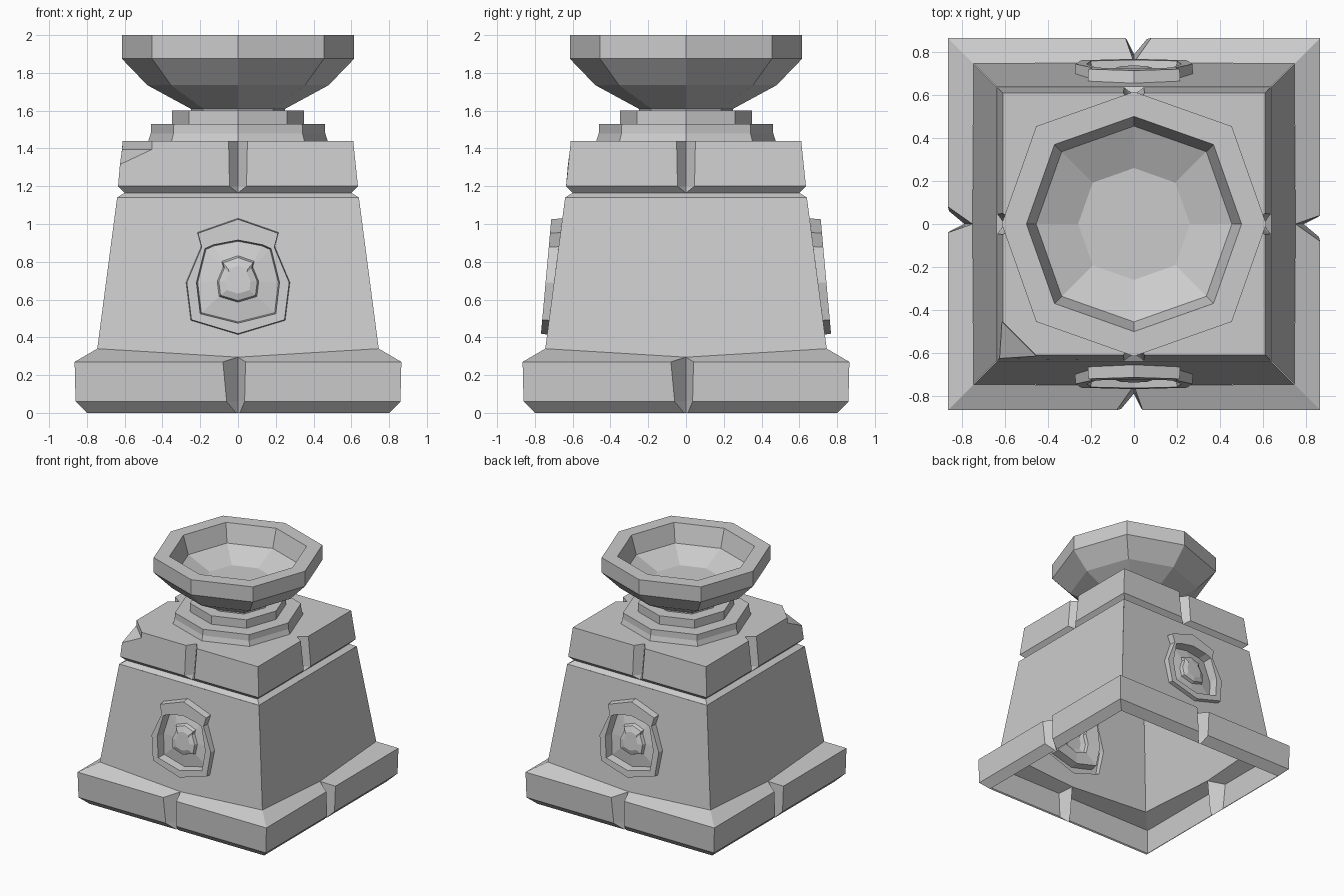
import bpy, bmesh, math

if "Cube" in bpy.data.objects:
    bpy.data.objects.remove(bpy.data.objects["Cube"])


def finish(bm, name):
    bmesh.ops.remove_doubles(bm, verts=bm.verts, dist=0.0005)
    bmesh.ops.recalc_face_normals(bm, faces=bm.faces)
    mesh = bpy.data.meshes.new(name)
    bm.to_mesh(mesh)
    bm.free()
    ob = bpy.data.objects.new(name, mesh)
    bpy.context.collection.objects.link(ob)
    return ob


def bridge(bm, a, b, skip=()):
    n = len(a)
    for j in range(n):
        if j not in skip:
            k = (j + 1) % n
            bm.faces.new((a[j], a[k], b[k], b[j]))


def notched_ring(bm, h, z, left, right, apex, apex_z=None):
    """Square ring with a V notch in the middle of every side.
    left = right = 0 closes the notch to one middle point."""
    az = z if apex_z is None else apex_z
    closed = left == right == 0
    side = [(-h, -h, z)]
    side += [(0, -apex, az)] * 3 if closed else [(left, -h, z), (0, -apex, az), (right, -h, z)]
    ring = []
    for k in range(4):
        c, s = round(math.cos(k * math.pi / 2)), round(math.sin(k * math.pi / 2))
        ring += [bm.verts.new((x * c - y * s, x * s + y * c, zz)) for x, y, zz in side]
    return ring


def octagon_lathe(name, profile, cap_end=False):
    bm = bmesh.new()
    rings = []
    for r, z in profile:
        ring = []
        for i in range(8):
            a = i * math.pi / 4
            rr = r * (1.045 if i % 2 else 1.0)
            ring.append(bm.verts.new((rr * math.cos(a), rr * math.sin(a), z)))
        rings.append(ring)
    for a, b in zip(rings, rings[1:]):
        bridge(bm, a, b)
    if cap_end:
        bm.faces.new(rings[-1])
    return finish(bm, name)


# Plinth: open underneath, notched on each side
bm = bmesh.new()
rings = [notched_ring(bm, *p) for p in (
    (0.80, 0.0, -0.01, 0.01, 0.79),
    (0.86, 0.06, -0.06, 0.035, 0.775),
    (0.865, 0.27, -0.08, 0.04, 0.751, 0.295),
    (0.745, 0.34, 0, 0, 0.751, 0.295))]
for a, b in zip(rings, rings[1:]):
    bridge(bm, a, b)
bmesh.ops.dissolve_degenerate(bm, dist=0.0005, edges=bm.edges)
finish(bm, "plinth")


# Tapered walls
def wall_y(z):
    return 0.745 - 0.131 * (z - 0.34)


def rim_y(z):
    return 0.765 - 0.09 * (z - 0.45)


def wall_frame(bm):
    pts = [(0, 0.295), (0.745, 0.34), (0.64, 1.14), (0, 1.14), (-0.64, 1.14), (-0.745, 0.34)]
    return [bm.verts.new((x, -wall_y(z), z)) for x, z in pts]


for name, turn in (("right_wall", 1), ("left_wall", 3)):
    bm = bmesh.new()
    bm.faces.new(wall_frame(bm))
    finish(bm, name).rotation_euler.z = turn * math.pi / 2

# Walls with a framed medallion
OUTER = [(0, 1.03), (0.215, 0.955), (0.195, 0.88), (0.275, 0.69), (0.25, 0.49), (0, 0.415)]
INNER = [(0, 0.915), (0.13, 0.89), (0.175, 0.87), (0.22, 0.69), (0.2, 0.525), (0, 0.475)]


def outline(bm, half, scale, depth):
    pts = half + [(-x, z) for x, z in half[-2:0:-1]]
    pts = [(x * scale, 0.7 + (z - 0.7) * scale) for x, z in pts]
    return [bm.verts.new((x, -depth(z), z)) for x, z in pts]


for name, turn in (("front_medallion_wall", 0), ("back_medallion_wall", 2)):
    bm = bmesh.new()
    bm_v, br, tr, tm, tl, bl = wall_frame(bm)
    rings = [outline(bm, *p) for p in (
        (OUTER, 1.0, wall_y),
        (OUTER, 0.985, rim_y),
        (INNER, 1.0, rim_y),
        (INNER, 0.97, lambda z: wall_y(z) - 0.03),
        (OUTER, 0.40, lambda z: wall_y(z) - 0.01),
        (OUTER, 0.37, lambda z: wall_y(z) + 0.015),
        (OUTER, 0.24, lambda z: wall_y(z) + 0.03))]
    o = rings[0]
    bm.faces.new([bm_v, br, tr, tm] + o[:6])
    bm.faces.new([tm, tl, bl, bm_v] + o[5:] + [o[0]])
    for a, b in zip(rings, rings[1:]):
        bridge(bm, a, b)
    bm.faces.new(rings[-1])
    finish(bm, name).rotation_euler.z = turn * math.pi / 2

# Cap block: groove below, notches, one chipped corner at the front left
bm = bmesh.new()
rings = [notched_ring(bm, *p) for p in (
    (0.64, 1.14, 0, 0, 0.64),
    (0.60, 1.165, 0, 0, 0.60),
    (0.635, 1.2, -0.045, 0.045, 0.575),
    (0.61, 1.44, -0.05, 0.05, 0.54))]
bridge(bm, rings[0], rings[1])
bridge(bm, rings[1], rings[2])
low, top = rings[2], rings[3]
bridge(bm, low, top, skip=(0, 15))
bm.verts.remove(top[0])
a, b, a2, b2, c = [bm.verts.new(p) for p in (
    (-0.61, -0.455, 1.44), (-0.455, -0.61, 1.44),
    (-0.614, -0.455, 1.395), (-0.455, -0.614, 1.395), (-0.625, -0.625, 1.315))]
bm.faces.new((low[0], low[1], top[1], b, b2, c))
bm.faces.new((low[15], low[0], c, a2, a, top[15]))
bm.faces.new((c, b2, a2))
bm.faces.new((a2, b2, b, a))
bm.faces.new(top[1:] + [a, b])
bmesh.ops.dissolve_degenerate(bm, dist=0.0005, edges=bm.edges)
finish(bm, "cap_block")

# Octagonal steps under the bowl
octagon_lathe("bowl_steps", [(0.475, 1.44), (0.462, 1.48), (0.46, 1.53), (0.35, 1.53),
                             (0.35, 1.60), (0.24, 1.60)])

# Bowl
octagon_lathe("bowl", [(0.25, 1.595), (0.25, 1.61), (0.48, 1.735), (0.615, 1.875), (0.615, 2.0),
                       (0.50, 2.0), (0.455, 1.85), (0.26, 1.76)], cap_end=True)
